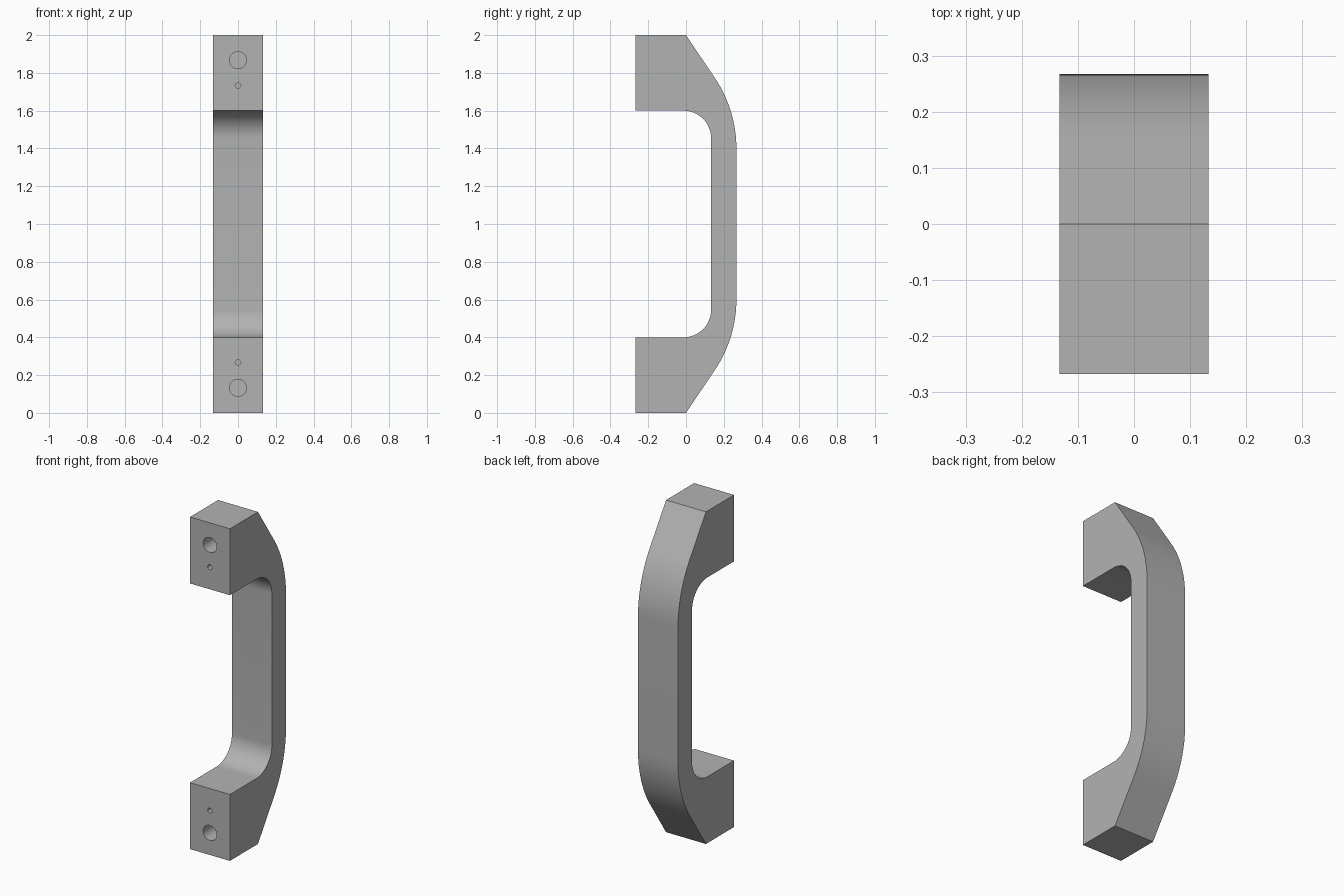
import bpy, bmesh
from math import sin, cos, pi, atan2
from mathutils import Vector

cube = bpy.data.objects.get("Cube")
if cube:
    bpy.data.objects.remove(cube, do_unlink=True)

HALF_W = 0.133   # half width of the bar
DEPTH = 0.267    # half depth, mounting face to grip back
MID = 1.0        # mirror height

grey = bpy.data.materials.new("satin grey")
grey.use_nodes = True
colour = (0.45, 0.45, 0.45, 1)
grey.diffuse_color = colour
grey.node_tree.nodes["Principled BSDF"].inputs["Base Color"].default_value = colour


def arc(cy, cz, r, start, end, steps):
    angles = [start + (end - start) * i / steps for i in range(steps + 1)]
    return [(cy + r * cos(a), cz + r * sin(a)) for a in angles]


def mirrored(points):
    return points + [(y, 2 * MID - z) for y, z in reversed(points)]


# Side profile: outer edge of the upper half, then the inner edge
R_OUT, R_IN, GRIP_Y, FOOT_Z = 0.667, 0.147, 0.133, 1.6
slope = atan2(2, 3)
outer = [(-DEPTH, 2), (0, 2)] + arc(DEPTH - R_OUT, 1.4, R_OUT, slope, 0, 16)
inner = [(-DEPTH, FOOT_Z)] + arc(GRIP_Y - R_IN, FOOT_Z - R_IN, R_IN, pi / 2, 0, 16)
profile = mirrored(outer) + list(reversed(mirrored(inner)))

# Handle body: profile extruded across the width
bm = bmesh.new()
face = bm.faces.new([bm.verts.new((-HALF_W, y, z)) for y, z in profile])
ext = bmesh.ops.extrude_face_region(bm, geom=[face])
moved = [v for v in ext["geom"] if isinstance(v, bmesh.types.BMVert)]
bmesh.ops.translate(bm, verts=moved, vec=Vector((2 * HALF_W, 0, 0)))
bmesh.ops.recalc_face_normals(bm, faces=bm.faces)
mesh = bpy.data.meshes.new("pull_handle")
bm.to_mesh(mesh)
bm.free()
handle = bpy.data.objects.new("pull_handle", mesh)
bpy.context.collection.objects.link(handle)
mesh.materials.append(grey)


# Blind holes in the two mounting faces
def drill(name, z, radius, depth, sides):
    bpy.ops.mesh.primitive_cylinder_add(vertices=sides, radius=radius, depth=2 * depth,
                                        location=(0, -DEPTH, z), rotation=(pi / 2, 0, 0))
    cutter = bpy.context.object
    cutter.name = name
    cutter.hide_render = True
    cutter.data.materials.append(grey)
    mod = handle.modifiers.new(name, "BOOLEAN")
    mod.operation = "DIFFERENCE"
    mod.solver = "EXACT"
    mod.object = cutter
    bpy.context.view_layer.objects.active = handle
    bpy.ops.object.modifier_apply(modifier=name)
    bpy.data.objects.remove(cutter, do_unlink=True)


for side in (1, -1):
    drill("screw_hole", MID + side * 0.867, 0.045, 0.2, 32)
    drill("pin_hole", MID + side * 0.733, 0.015, 0.1, 16)

# Smooth curves, crisp edges
bpy.ops.object.select_all(action="DESELECT")
handle.select_set(True)
bpy.context.view_layer.objects.active = handle
bpy.ops.object.shade_smooth_by_angle(angle=pi / 7)
